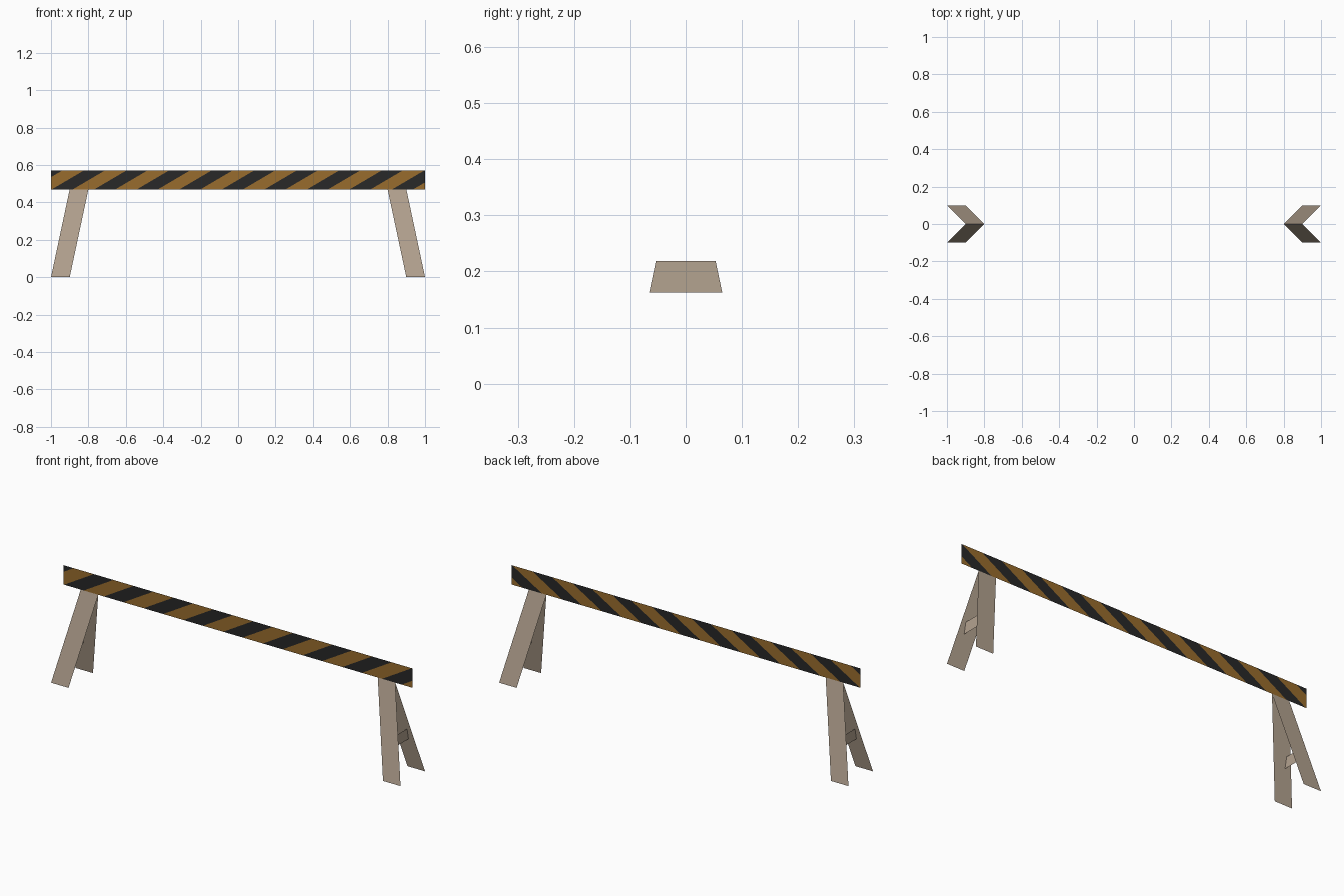
import bpy, bmesh, math
from mathutils import Vector

if "Cube" in bpy.data.objects:
    bpy.data.objects.remove(bpy.data.objects["Cube"])

TOP, BEAM_TOP = 0.47, 0.57


def material(name, rgb):
    m = bpy.data.materials.new(name)
    m.diffuse_color = (*rgb, 1)
    m.use_nodes = True
    m.node_tree.nodes["Principled BSDF"].inputs["Base Color"].default_value = m.diffuse_color
    return m


WOOD = material("pale wood", (0.456, 0.366, 0.279))
AMBER = material("amber paint", (0.314, 0.150, 0.026))
BLACK = material("black paint", (0.021, 0.021, 0.021))


def sheet(name, points, facing, mats, edit=None):
    """Thin flat sheet through the points, turned towards 'facing'."""
    bm = bmesh.new()
    face = bm.faces.new([bm.verts.new(p) for p in points])
    face.normal_update()
    if face.normal.dot(Vector(facing)) < 0:
        face.normal_flip()
    if edit:
        edit(bm)
    mesh = bpy.data.meshes.new(name)
    bm.to_mesh(mesh)
    bm.free()
    for m in mats:
        mesh.materials.append(m)
    ob = bpy.data.objects.new(name, mesh)
    bpy.context.collection.objects.link(ob)
    return ob


# Slanted hazard stripes, cut into the beam
PERIOD, WIDTH, SLANT, START = 0.2275, 0.112, 1.7, -0.825


def cut_stripes(bm):
    for k in range(-1, 9):
        for u in (START + k * PERIOD, START + k * PERIOD + WIDTH):
            bmesh.ops.bisect_plane(
                bm, geom=bm.verts[:] + bm.edges[:] + bm.faces[:],
                plane_co=(u, 0, BEAM_TOP), plane_no=(1, 0, -SLANT))
    for f in bm.faces:
        c = f.calc_center_median()
        u = c.x - SLANT * (c.z - BEAM_TOP)
        f.material_index = int((u - START) % PERIOD < WIDTH)


# Striped beam
sheet("striped_beam",
      [(-1, 0, TOP), (1, 0, TOP), (1, 0, BEAM_TOP), (-1, 0, BEAM_TOP)],
      (0, -1, 0), [AMBER, BLACK], cut_stripes)

# Splayed legs and a cross brace at each end
for sx, side in ((-1, "left"), (1, "right")):
    for sy, end in ((-1, "front"), (1, "back")):
        sheet(f"{end}_{side}_leg",
              [(sx, sy * 0.1, 0), (sx * 0.9, sy * 0.1, 0),
               (sx * 0.8, 0, TOP), (sx * 0.9, 0, TOP)],
              (0, -1, 0), [WOOD])
    x = sx * 0.93
    sheet(f"{side}_brace",
          [(x, -0.065, 0.162), (x, 0.065, 0.162),
           (x, 0.053, 0.219), (x, -0.053, 0.219)],
          (1, 0, 0), [WOOD])
